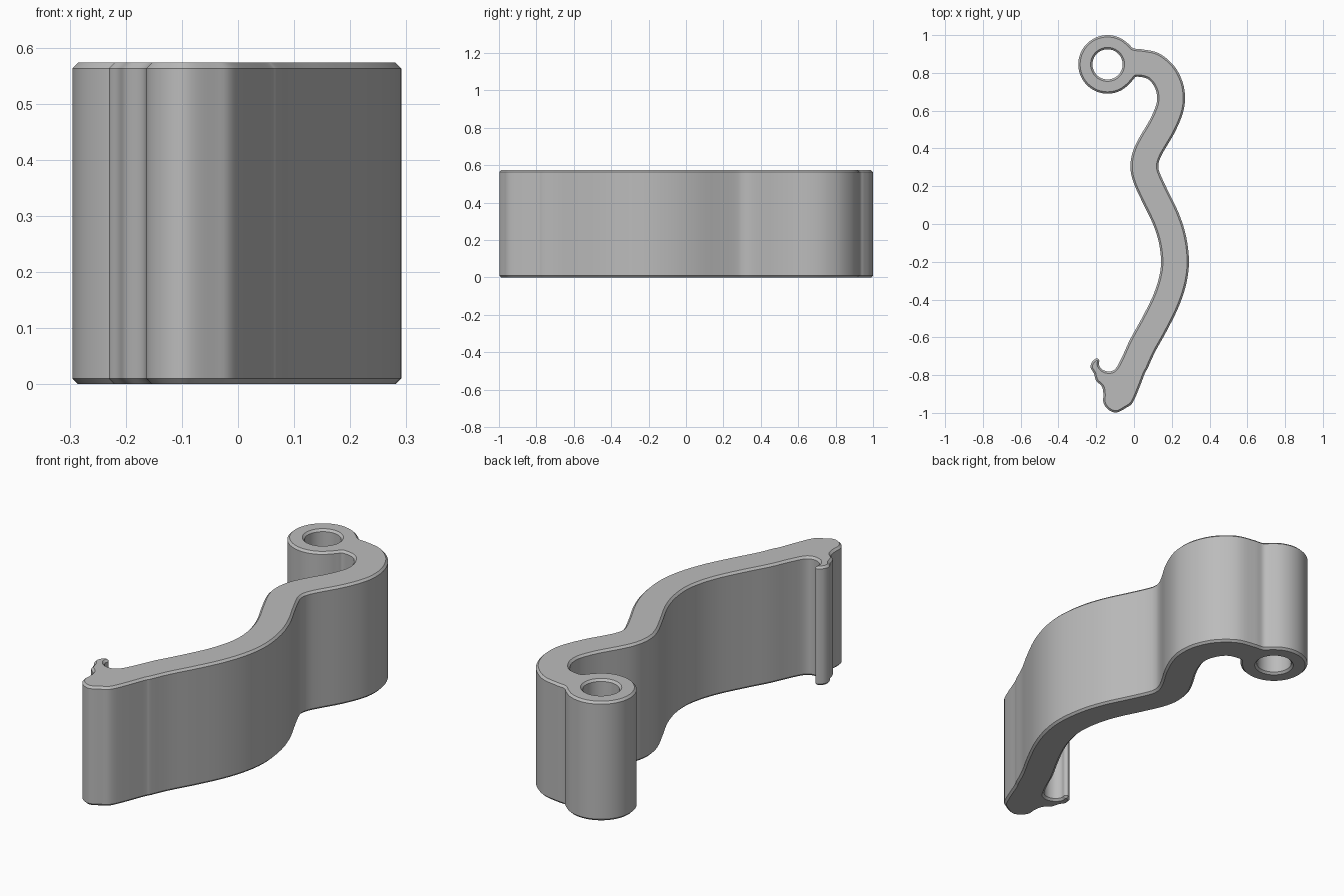
import bpy
import bmesh
from math import cos, sin, radians
from mathutils import Vector

HEIGHT = 0.573
CHAMFER = 0.01
HALF_WIDTH = 0.074
EYE_CENTRE = Vector((-0.14, 0.845))
EYE_RADIUS = 0.155
HOLE_RADIUS = 0.08

cube = bpy.data.objects.get("Cube")
if cube:
    bpy.data.objects.remove(cube, do_unlink=True)


def arc(centre, radius, start, end, count):
    """Points on an arc, both ends included."""
    angles = [radians(start + (end - start) * i / (count - 1)) for i in range(count)]
    return [centre + radius * Vector((cos(a), sin(a))) for a in angles]


def spline(points, steps=5):
    """Closed smooth curve through the points."""
    result = []
    n = len(points)
    for i in range(n):
        a, b, c, d = (points[(i + k) % n] for k in (-1, 0, 1, 2))
        for s in range(steps):
            t = s / steps
            result.append(b + 0.5 * t * (c - a + t * (2 * a - 5 * b + 4 * c - d
                                                      + t * (3 * (b - c) + d - a))))
    return result


def normals(points, closed):
    """Unit vectors to the right of the direction of travel."""
    result = []
    n = len(points)
    for i, p in enumerate(points):
        before = points[i - 1] if closed or i else p
        after = points[(i + 1) % n] if closed or i < n - 1 else p
        d = ((p - before).normalized() + (after - p).normalized()).normalized()
        result.append(Vector((d.y, -d.x)))
    return result


# Centre line of the wavy arm, from the eye to the foot
path = [Vector(p) for p in (
    (0.03, 0.852), (0.1, 0.837), (0.155, 0.79), (0.188, 0.725), (0.196, 0.66),
    (0.185, 0.6), (0.148, 0.515), (0.092, 0.42), (0.064, 0.36), (0.055, 0.303),
    (0.067, 0.245), (0.11, 0.15), (0.168, 0.03), (0.203, -0.079),
    (0.217, -0.195), (0.205, -0.298), (0.168, -0.41), (0.107, -0.533),
    (0.045, -0.645), (0.005, -0.733))]
sides = normals(path, False)
outer = [p - HALF_WIDTH * n for p, n in zip(path, sides)]
inner = [p + HALF_WIDTH * n for p, n in zip(path, sides)]

# Foot with its small hooked catch
foot = [Vector(p) for p in (
    (0.058, -0.79), (0.023, -0.88), (-0.008, -0.947), (-0.04, -0.972),
    (-0.093, -0.998), (-0.137, -0.982), (-0.162, -0.945), (-0.162, -0.9),
    (-0.17, -0.86), (-0.2, -0.83), (-0.213, -0.79), (-0.23, -0.76),
    (-0.222, -0.73), (-0.197, -0.711), (-0.184, -0.722), (-0.185, -0.747),
    (-0.165, -0.772), (-0.13, -0.781), (-0.097, -0.765))]

# Closed outline, clockwise, and the pin hole, counter-clockwise
eye = arc(EYE_CENTRE, EYE_RADIUS, -44, -316, 16)
notches = [Vector((-0.003, y)) for y in (0.766, 0.93)]
outline = spline(outer + foot + inner[::-1] + notches[:1] + eye + notches[1:])
hole = arc(EYE_CENTRE, HOLE_RADIUS, 0, 360, 65)[:-1]

# Chamfered walls, then flat caps
bm = bmesh.new()
caps = ([], [])
for loop in (outline, hole):
    inset = [p + CHAMFER * n for p, n in zip(loop, normals(loop, True))]
    levels = ((inset, 0), (loop, CHAMFER), (loop, HEIGHT - CHAMFER), (inset, HEIGHT))
    rings = [[bm.verts.new((p.x, p.y, z)) for p in ring] for ring, z in levels]
    count = len(loop)
    for low, high in zip(rings, rings[1:]):
        for i in range(count):
            j = (i + 1) % count
            bm.faces.new((low[i], low[j], high[j], high[i]))
    for cap, ring in zip(caps, (rings[0], rings[-1])):
        cap.extend(bm.edges.get((ring[i - 1], ring[i])) for i in range(count))
for cap in caps:
    bmesh.ops.triangle_fill(bm, edges=cap, use_beauty=True)
bmesh.ops.recalc_face_normals(bm, faces=bm.faces)

mesh = bpy.data.meshes.new("curved_lever")
bm.to_mesh(mesh)
bm.free()
lever = bpy.data.objects.new("curved_lever", mesh)
bpy.context.collection.objects.link(lever)

# Plain grey finish
grey = bpy.data.materials.new("plain_grey")
grey.use_nodes = True
colour = (0.5, 0.5, 0.5, 1)
grey.diffuse_color = colour
grey.node_tree.nodes["Principled BSDF"].inputs["Base Color"].default_value = colour
mesh.materials.append(grey)

bpy.ops.object.select_all(action="DESELECT")
lever.select_set(True)
bpy.context.view_layer.objects.active = lever
bpy.ops.object.shade_smooth_by_angle(angle=radians(30))
